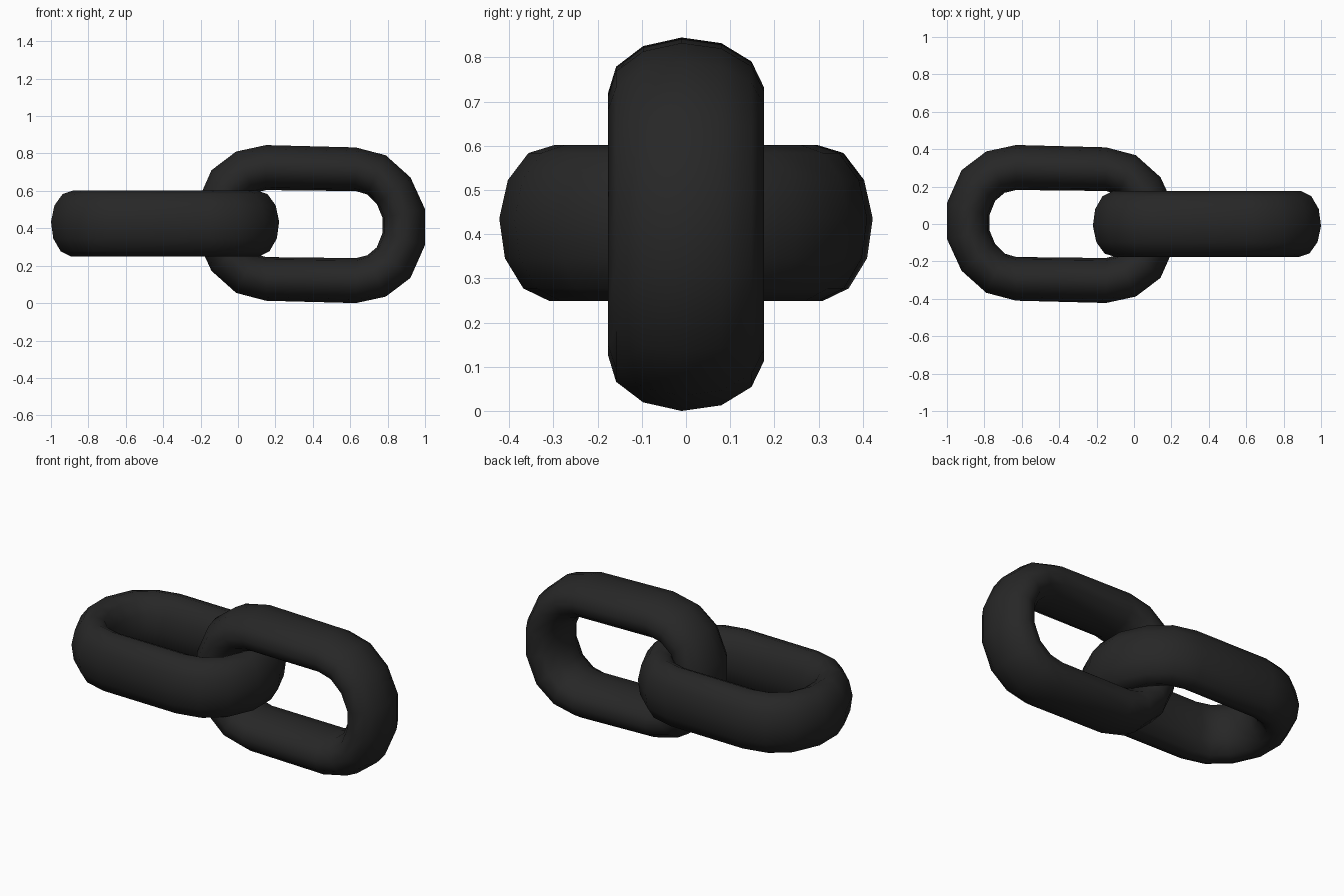
import bpy, bmesh, math
from mathutils import Matrix

if "Cube" in bpy.data.objects:
    bpy.data.objects.remove(bpy.data.objects["Cube"])

# Outer outline of one rounded end (top to bottom); the other end is its half turn
END = [(0.24, 0.41), (0.40, 0.368), (0.532, 0.25), (0.61, 0.08),
       (0.61, -0.112), (0.532, -0.288), (0.40, -0.388), (0.24, -0.4225)]
SIDES = 12
HALF_DEPTH = 0.177
CENTRE_Z = 0.4225

steel = bpy.data.materials.new("dark_steel")
steel.diffuse_color = (0.02, 0.02, 0.02, 1)
steel.use_nodes = True
steel.node_tree.nodes["Principled BSDF"].inputs["Base Color"].default_value = steel.diffuse_color


def section(x, z, sign):
    """Elliptical bar section between the outer and inner outline."""
    inner_x, inner_z = 0.24 + (x - 0.24) * 0.384, z * 0.43
    for i in range(SIDES):
        a = math.radians(3.2) + math.tau * i / SIDES
        t = (1 + math.sin(a)) / 2
        yield (sign * (inner_x + (x - inner_x) * t),
               HALF_DEPTH * math.cos(a),
               sign * (inner_z + (z - inner_z) * t))


def link(name, matrix):
    bm = bmesh.new()
    rings = [[bm.verts.new(p) for p in section(x, z, s)]
             for s in (1, -1) for x, z in END]
    for r, ring in enumerate(rings):
        nxt = rings[(r + 1) % len(rings)]
        for i in range(SIDES):
            j = (i + 1) % SIDES
            bm.faces.new((ring[i], ring[j], nxt[j], nxt[i]))
    bmesh.ops.recalc_face_normals(bm, faces=bm.faces)
    bmesh.ops.transform(bm, matrix=matrix, verts=bm.verts)
    for f in bm.faces:
        f.smooth = True
    mesh = bpy.data.meshes.new(name)
    bm.to_mesh(mesh)
    bm.free()
    mesh.materials.append(steel)
    obj = bpy.data.objects.new(name, mesh)
    bpy.context.collection.objects.link(obj)


# Upright link on the right, flat link on the left passing through it
link("upright_link", Matrix.Translation((0.39, 0, CENTRE_Z)))
link("flat_link", Matrix.Translation((-0.39, 0, CENTRE_Z + 0.003))
     @ Matrix.Rotation(math.radians(-90), 4, 'X'))
